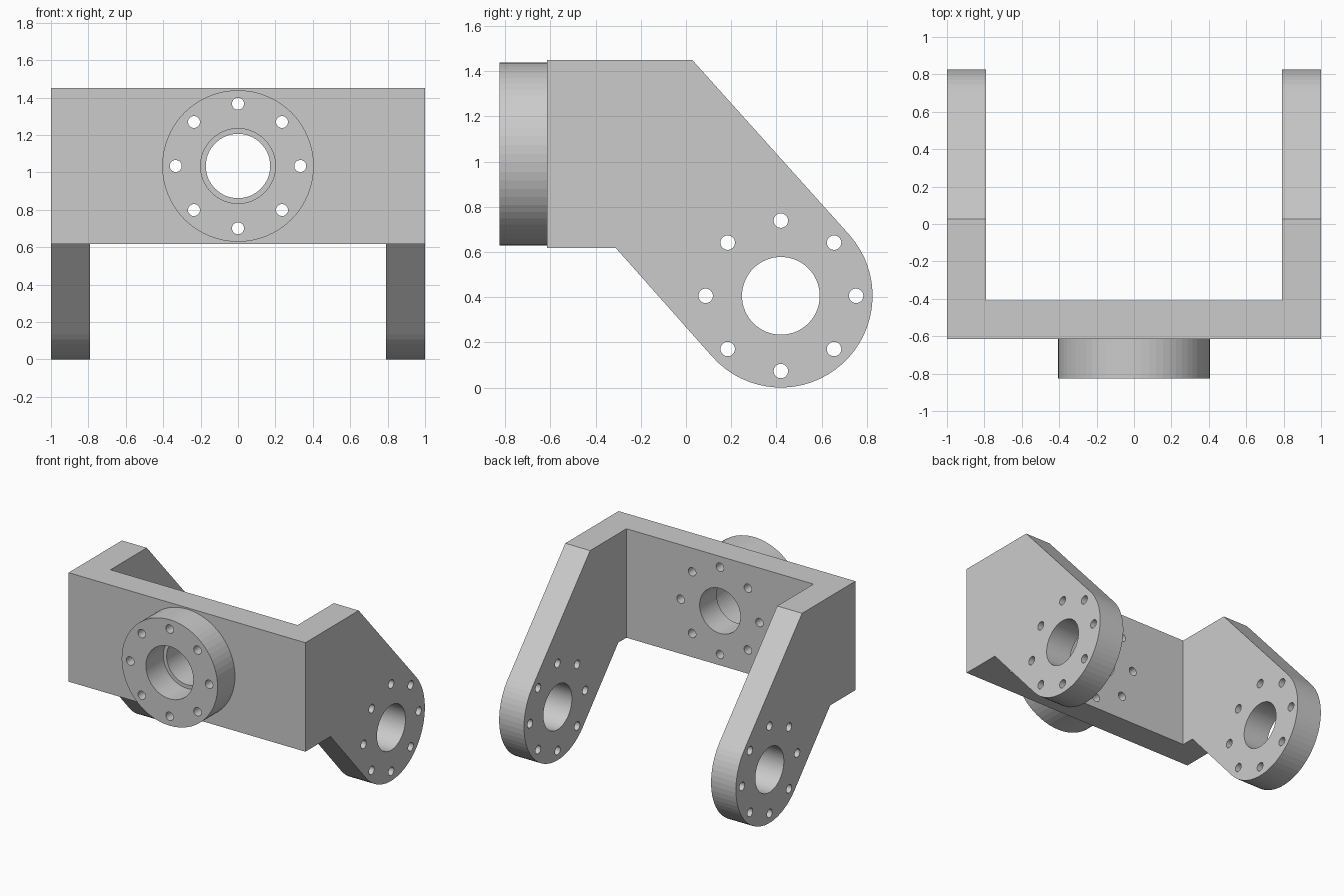
import bpy, bmesh
from math import sin, cos, radians, tau
from mathutils import Matrix

if "Cube" in bpy.data.objects:
    bpy.data.objects.remove(bpy.data.objects["Cube"])

FRONT = Matrix(((1, 0, 0, 0), (0, 0, -1, 0), (0, 1, 0, 0), (0, 0, 0, 1)))  # u=x, v=z
SIDE = Matrix(((0, 0, 1, 0), (1, 0, 0, 0), (0, 1, 0, 0), (0, 0, 0, 1)))    # u=y, v=z
TOP = Matrix.Identity(4)                                                  # u=x, v=y


def circle(u, v, r, n=64):
    return [(u + r * cos(tau * i / n), v + r * sin(tau * i / n)) for i in range(n)]


def bolt_ring(u, v):
    return [circle(u + 0.333 * cos(tau * i / 8), v + 0.333 * sin(tau * i / 8), 0.032, 32)
            for i in range(8)]


def extrude(name, loops, thickness, matrix):
    """Extrude an outline with holes, centred on its plane, into a mesh object."""
    curve = bpy.data.curves.new(name + "_profile", 'CURVE')
    curve.dimensions = '2D'
    curve.fill_mode = 'BOTH'
    curve.extrude = thickness / 2
    for loop in loops:
        s = curve.splines.new('POLY')
        s.points.add(len(loop) - 1)
        for p, (u, v) in zip(s.points, loop):
            p.co = (u, v, 0, 1)
        s.use_cyclic_u = True
    tmp = bpy.data.objects.new(name + "_profile", curve)
    bpy.context.collection.objects.link(tmp)
    dg = bpy.context.evaluated_depsgraph_get()
    mesh = bpy.data.meshes.new_from_object(tmp.evaluated_get(dg))
    bpy.data.objects.remove(tmp)
    mesh.transform(matrix)
    bm = bmesh.new()
    bm.from_mesh(mesh)
    bmesh.ops.remove_doubles(bm, verts=bm.verts, dist=1e-5)
    bmesh.ops.recalc_face_normals(bm, faces=bm.faces)
    bmesh.ops.dissolve_limit(bm, angle_limit=radians(0.5), verts=bm.verts, edges=bm.edges)
    for f in bm.faces:
        f.smooth = False
    bm.to_mesh(mesh)
    bm.free()
    mesh.name = name
    obj = bpy.data.objects.new(name, mesh)
    bpy.context.collection.objects.link(obj)
    return obj


def intersect(obj, other):
    other.hide_render = True
    mod = obj.modifiers.new("trim", 'BOOLEAN')
    mod.operation = 'INTERSECT'
    mod.solver = 'EXACT'
    mod.object = other
    bpy.context.view_layer.objects.active = obj
    bpy.ops.object.modifier_apply(modifier=mod.name)
    bpy.data.objects.remove(other)


# U-shaped bracket: plan outline trimmed by the side profile and the drilled front
u_plan = [(-1, -0.9), (1, -0.9), (1, 1), (0.79, 1), (0.79, -0.41),
          (-0.79, -0.41), (-0.79, 1), (-1, 1)]
bracket = extrude("bracket", [u_plan], 4, TOP)

AY, AZ, R = 0.42, 0.406, 0.406
arc = [(AY + R * cos(radians(a)), AZ + R * sin(radians(a)))
       for a in [42 - 180 * i / 32 for i in range(33)]]
arm_side = [(-0.615, 0.618), (-0.615, 1.45), (0.028, 1.45)] + arc + [(-0.311, 0.618)]
intersect(bracket, extrude("arm_side", [arm_side, circle(AY, AZ, 0.172)] + bolt_ring(AY, AZ),
                           3, SIDE))

FZ = 1.034
front = [(-1.5, -0.5), (1.5, -0.5), (1.5, 2), (-1.5, 2)]
# the front holes only pass through the back wall, as the arms lie outside them
intersect(bracket, extrude("front_drill", [front, circle(0, FZ, 0.172)] + bolt_ring(0, FZ),
                           3, FRONT))

# Mounting flange on the front, with a slightly wider bore
extrude("mounting_flange", [circle(0, FZ, 0.405), circle(0, FZ, 0.2)] + bolt_ring(0, FZ),
        0.21, Matrix.Translation((0, -0.72, 0)) @ FRONT)
